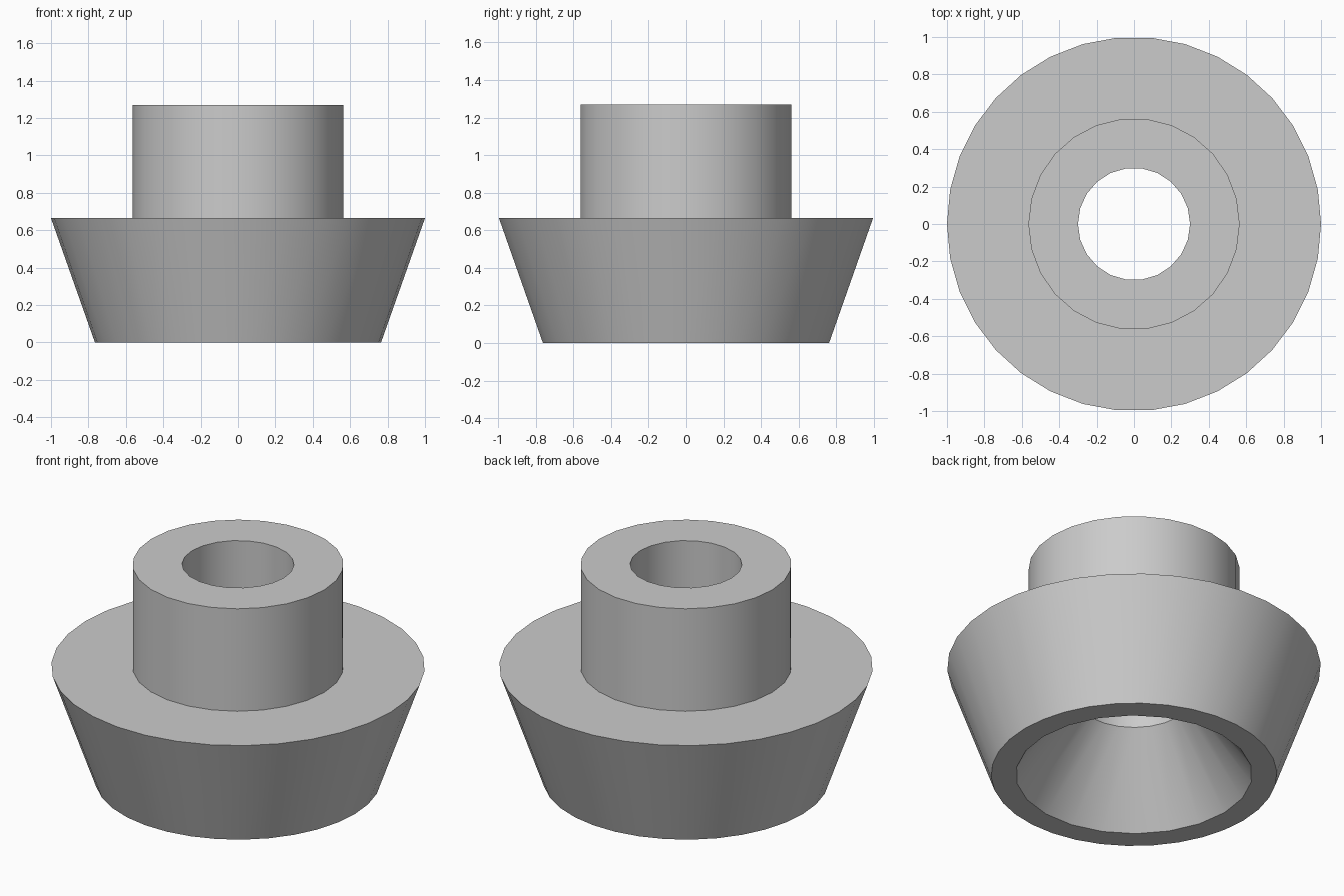
import bpy, bmesh, math

if "Cube" in bpy.data.objects:
    bpy.data.objects.remove(bpy.data.objects["Cube"])

# One plain grey material
grey = bpy.data.materials.new("mid_grey")
grey.diffuse_color = (0.6, 0.6, 0.6, 1)
grey.use_nodes = True
grey.node_tree.nodes["Principled BSDF"].inputs["Base Color"].default_value = grey.diffuse_color

# Closed profile as rings: radius, height, number of sides
profile = [
    (0.765, 0.0, 34),   # foot of the flared base
    (1.0, 0.665, 34),   # rim of the flared base
    (0.565, 0.665, 26), # collar bottom
    (0.565, 1.27, 26),  # collar top
    (0.30, 1.27, 22),   # bore top
    (0.30, 0.464, 22),  # bore meets the conical recess
    (0.633, 0.0, 22),   # recess mouth
]

bm = bmesh.new()


def ring(radius, z, sides):
    return [bm.verts.new((radius * math.cos(math.tau * i / sides),
                          radius * math.sin(math.tau * i / sides), z))
            for i in range(sides)]


def join(a, b):
    """Quads between equal rings, a zipper of triangles between unequal ones."""
    n, m = len(a), len(b)
    if n == m:
        for i in range(n):
            bm.faces.new((a[i], a[(i + 1) % n], b[(i + 1) % n], b[i]))
        return
    i = j = 0
    while i < n or j < m:
        if j == m or (i < n and (i + 1) * m <= (j + 1) * n):
            bm.faces.new((a[i % n], a[(i + 1) % n], b[j % m]))
            i += 1
        else:
            bm.faces.new((a[i % n], b[(j + 1) % m], b[j % m]))
            j += 1


# Walls and flat shoulders between neighbouring rings
rings = [ring(*p) for p in profile]
for a, b in zip(rings, rings[1:] + rings[:1]):
    join(a, b)

bmesh.ops.recalc_face_normals(bm, faces=bm.faces[:])
mesh = bpy.data.meshes.new("flared_bushing")
bm.to_mesh(mesh)
bm.free()
mesh.materials.append(grey)

bushing = bpy.data.objects.new("flared_bushing", mesh)
bpy.context.collection.objects.link(bushing)
bpy.context.view_layer.objects.active = bushing
bushing.select_set(True)
bpy.ops.object.shade_smooth_by_angle(angle=math.radians(30))
